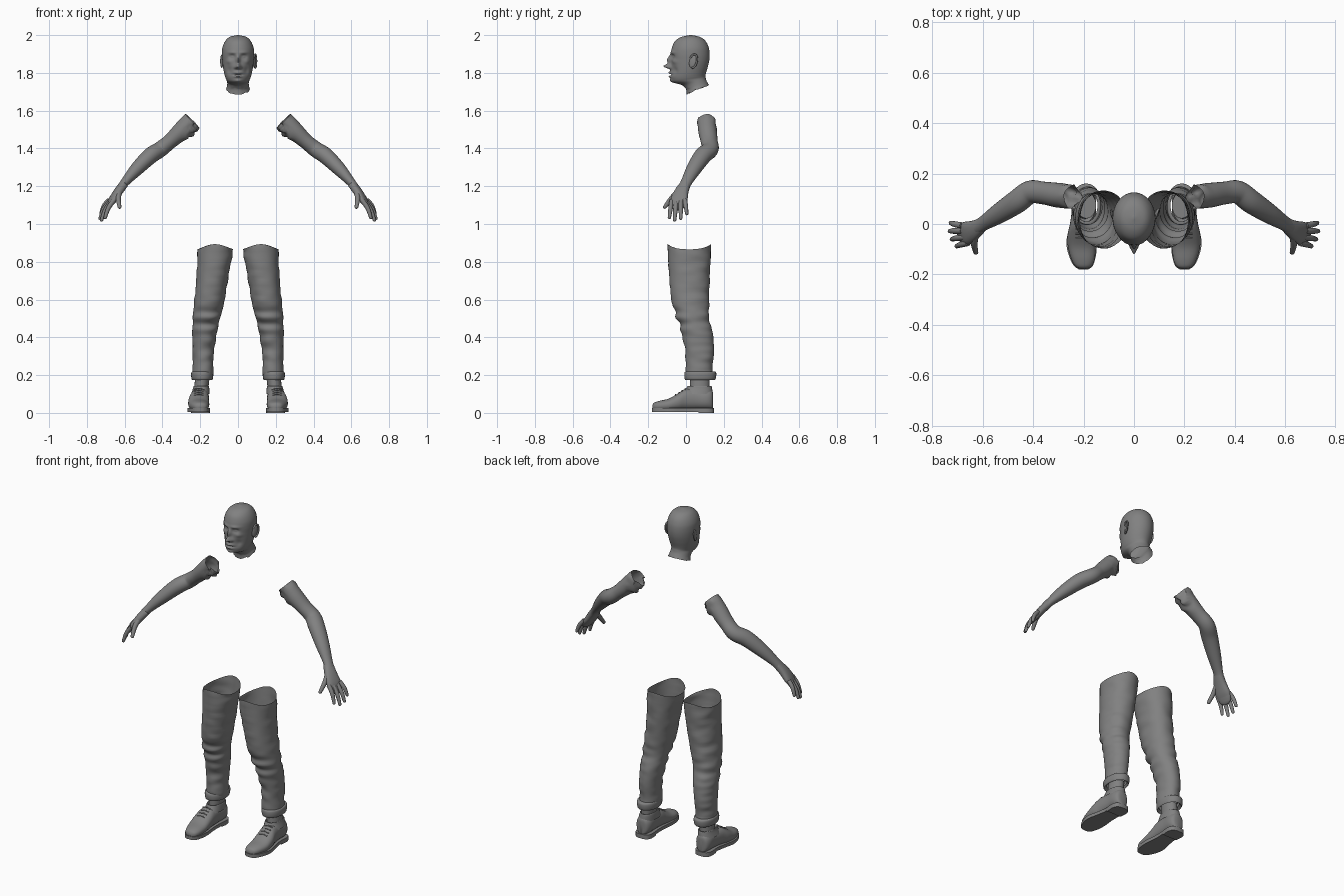
import bpy, bmesh, math
from mathutils import Vector, noise

cube = bpy.data.objects.get("Cube")
if cube:
    bpy.data.objects.remove(cube)

grey = bpy.data.materials.new("plain grey")
grey.use_nodes = True
colour = (0.22, 0.22, 0.22, 1)
grey.diffuse_color = colour
grey.node_tree.nodes["Principled BSDF"].inputs["Base Color"].default_value = colour


def finish(name, bm, side=1, angle=50):
    """Mirror if needed, then turn a bmesh into a smooth grey object."""
    for v in bm.verts:
        v.co.x *= side
    bmesh.ops.recalc_face_normals(bm, faces=bm.faces)
    mesh = bpy.data.meshes.new(name)
    bm.to_mesh(mesh)
    bm.free()
    mesh.materials.append(grey)
    obj = bpy.data.objects.new(name, mesh)
    bpy.context.collection.objects.link(obj)
    bpy.ops.object.select_all(action="DESELECT")
    obj.select_set(True)
    bpy.context.view_layer.objects.active = obj
    bpy.ops.object.shade_smooth_by_angle(angle=math.radians(angle))
    return obj


def refine(rows, steps):
    """Catmull-Rom interpolation of rows of numbers."""
    out = []
    for i in range(len(rows) - 1):
        a, b, c, d = (rows[max(0, min(len(rows) - 1, i + k))] for k in (-1, 0, 1, 2))
        for s in range(steps):
            t = s / steps
            out.append([q + t / 2 * (r - p + t * (2 * p - 5 * q + 4 * r - w + t * (3 * (q - r) + w - p)))
                        for p, q, r, w in zip(a, b, c, d)])
    return out + [list(rows[-1])]


def loft(name, rings, side=1, sides=24, power=2, caps=(True, True), warp=None, angle=50):
    """Skin rings given as (centre, u axis, v axis)."""
    bm = bmesh.new()
    loops = []
    for centre, u, v in rings:
        loop = []
        for k in range(sides):
            a = math.tau * k / sides
            c, s = math.cos(a), math.sin(a)
            c = math.copysign(abs(c) ** (2 / power), c)
            s = math.copysign(abs(s) ** (2 / power), s)
            p = Vector(centre) + Vector(u) * c + Vector(v) * s
            loop.append(bm.verts.new(warp(p) if warp else p))
        loops.append(loop)
    for a, b in zip(loops, loops[1:]):
        for k in range(sides):
            j = (k + 1) % sides
            bm.faces.new((a[k], a[j], b[j], b[k]))
    for cap, loop in zip(caps, (loops[0], loops[-1])):
        if cap:
            bm.faces.new(loop)
    return finish(name, bm, side, angle)


def tube(name, points, across=(0, 1, 0), steps=4, round_end=False, **options):
    """Tube through (x, y, z, radius across, radius thick)."""
    rows = refine(points, steps)
    if round_end:
        tip, before = rows[-1], rows[-2]
        way = (Vector(tip[:3]) - Vector(before[:3])).normalized()
        for t in (0.5, 0.8, 0.97):
            f = math.sqrt(1 - t * t)
            rows.append([*(Vector(tip[:3]) + way * t * tip[3]), tip[3] * f, tip[4] * f])
    rings = []
    for i, row in enumerate(rows):
        way = Vector(rows[min(i + 1, len(rows) - 1)][:3]) - Vector(rows[max(i - 1, 0)][:3])
        way.normalize()
        u = Vector(across)
        u = (u - way * u.dot(way)).normalized()
        rings.append((row[:3], u * row[3], way.cross(u) * row[4]))
    return loft(name, rings, **options)


# Head: front y, front z, back y, back z, half width
profile = [
    (0.02, 2.0, 0.03, 2.0, 0.004), (-0.025, 1.99, 0.075, 1.99, 0.045),
    (-0.058, 1.968, 0.104, 1.968, 0.068), (-0.074, 1.935, 0.12, 1.935, 0.082),
    (-0.08, 1.9, 0.125, 1.9, 0.085), (-0.079, 1.865, 0.123, 1.865, 0.083),
    (-0.08, 1.83, 0.115, 1.83, 0.079), (-0.082, 1.795, 0.106, 1.80, 0.073),
    (-0.08, 1.768, 0.103, 1.785, 0.067), (-0.068, 1.75, 0.104, 1.775, 0.061),
    (-0.02, 1.735, 0.107, 1.762, 0.057), (0.0, 1.71, 0.113, 1.75, 0.058),
    (0.004, 1.688, 0.122, 1.735, 0.063)]

# Face relief: x, z, spread x, spread z, push forward
relief = {
    "bridge": (0, 1.868, 0.009, 0.022, 0.022), "nose tip": (0, 1.835, 0.012, 0.012, 0.038),
    "nostril": (0.014, 1.829, 0.008, 0.008, 0.012), "socket": (0.031, 1.886, 0.015, 0.011, -0.014),
    "eyeball": (0.031, 1.885, 0.009, 0.006, 0.008), "brow": (0.03, 1.908, 0.024, 0.008, 0.006),
    "cheekbone": (0.05, 1.86, 0.014, 0.012, 0.006), "hollow": (0.045, 1.812, 0.014, 0.02, -0.009),
    "upper lip": (0, 1.801, 0.02, 0.007, 0.012), "mouth": (0, 1.79, 0.022, 0.004, -0.01),
    "lower lip": (0, 1.781, 0.017, 0.006, 0.011), "chin": (0, 1.757, 0.018, 0.011, 0.008)}


def face_warp(p):
    weight = max(0, min(1, (0.02 - p.y) / 0.05))
    push = sum(d * math.exp(-((abs(p.x) - x) / sx) ** 2 - ((p.z - z) / sz) ** 2)
               for x, z, sx, sz, d in relief.values())
    ragged = 0.012 * noise.noise(p * 40) * max(0, min(1, (1.74 - p.z) / 0.04))
    return p + Vector((0, -push * weight, ragged))


rings = [((0, (yf + yb) / 2, (zf + zb) / 2), (w, 0, 0), (0, (yb - yf) / 2, (zb - zf) / 2))
         for yf, zf, yb, zb, w in refine(profile, 8)]
loft("head", rings, sides=96, caps=(True, False), warp=face_warp, angle=80)


def arm_warp(p):
    return p + Vector((0.5, 0.2, 0.6)) * noise.noise(p * 30) * 0.05 * max(0, min(1, (0.3 - p.x) / 0.06))


def trouser_warp(p):
    fold = noise.noise(Vector((p.x * 9, p.y * 9, p.z * 26))) * 0.006
    knee = 0.008 * math.sin(p.z * 90) * math.exp(-((p.z - 0.49) / 0.07) ** 2)
    rim = max(0, min(1, (p.z - 0.82) / 0.06)) * 0.02 * math.cos((p.x - 0.12) * 22)
    return p + Vector((fold, fold - knee * (p.y < 0.05), rim))


# Trouser leg: z, x inner, x outer, y front, y back
trouser = [(0.875, 0.025, 0.215, -0.097, 0.13), (0.75, 0.045, 0.218, -0.092, 0.128),
           (0.6, 0.072, 0.23, -0.078, 0.122), (0.5, 0.095, 0.24, -0.045, 0.12),
           (0.42, 0.112, 0.24, -0.022, 0.142), (0.32, 0.128, 0.24, -0.004, 0.148),
           (0.25, 0.132, 0.238, 0, 0.14), (0.19, 0.135, 0.24, 0, 0.145)]
cuff = [(0.19, 0.145, 0.23, 0.01, 0.14), (0.175, 0.136, 0.243, -0.004, 0.154),
        (0.195, 0.131, 0.248, -0.009, 0.16), (0.217, 0.133, 0.246, -0.006, 0.158),
        (0.22, 0.145, 0.232, 0.01, 0.14)]
ankle = [(0.19, 0.15, 0.227, 0.022, 0.125), (0.12, 0.158, 0.232, 0.02, 0.125)]
collar = [(0.10, 0.15, 0.248, -0.02, 0.142), (0.13, 0.152, 0.238, 0.002, 0.138),
          (0.142, 0.155, 0.235, 0.008, 0.134), (0.13, 0.165, 0.225, 0.02, 0.122)]


def upright(rows, steps):
    return [(((a + b) / 2, (f + k) / 2, z), ((b - a) / 2, 0, 0), (0, (k - f) / 2, 0))
            for z, a, b, f, k in refine(rows, steps)]


# Shoe upper: y, centre x, half width, bottom z, top z
upper = [(-0.178, 0.2, 0.012, 0.02, 0.04), (-0.168, 0.2, 0.032, 0.014, 0.054),
         (-0.14, 0.202, 0.046, 0.01, 0.064), (-0.09, 0.207, 0.055, 0.01, 0.076),
         (-0.04, 0.208, 0.055, 0.012, 0.105), (0.0, 0.204, 0.05, 0.015, 0.128),
         (0.06, 0.2, 0.046, 0.018, 0.128), (0.11, 0.199, 0.046, 0.018, 0.126),
         (0.137, 0.199, 0.034, 0.018, 0.118), (0.144, 0.199, 0.012, 0.022, 0.1)]
# Sole outline half widths along y
sole = [(-0.181, 0.2, 0.016), (-0.165, 0.201, 0.038), (-0.12, 0.205, 0.055), (-0.07, 0.208, 0.06),
        (-0.01, 0.205, 0.051), (0.05, 0.2, 0.046), (0.11, 0.199, 0.05), (0.14, 0.199, 0.038),
        (0.149, 0.199, 0.014)]


def slab(name, side, start, low, high):
    """Flat plate cut from the sole outline, with vertical walls."""
    rows = [r for r in refine(sole, 4) if r[0] >= start]
    outline = [(x - w, y) for y, x, w in rows] + [(x + w, y) for y, x, w in reversed(rows)]
    bm = bmesh.new()
    base = bm.faces.new([bm.verts.new((x, y, low)) for x, y in outline])
    top = bmesh.ops.extrude_face_region(bm, geom=[base])["geom"]
    for v in top:
        if isinstance(v, bmesh.types.BMVert):
            v.co.z = high
    finish(name, bm, side, 35)


arm = [(0.243, 0.108, 1.548, 0.048, 0.052), (0.30, 0.114, 1.492, 0.049, 0.048),
       (0.36, 0.123, 1.437, 0.045, 0.04), (0.412, 0.126, 1.395, 0.046, 0.042),
       (0.465, 0.088, 1.36, 0.047, 0.043), (0.535, 0.042, 1.292, 0.04, 0.036),
       (0.595, 0.004, 1.225, 0.03, 0.024), (0.62, -0.012, 1.192, 0.03, 0.022)]
palm = [(0.605, -0.004, 1.21, 0.028, 0.022), (0.635, -0.024, 1.17, 0.038, 0.022),
        (0.662, -0.036, 1.13, 0.046, 0.019), (0.676, -0.04, 1.108, 0.043, 0.014)]
# Fingers: knuckle, then tip
fingers = {"index": ((0.658, -0.075, 1.125), (0.703, -0.088, 1.034)),
           "middle": ((0.671, -0.052, 1.118), (0.722, -0.06, 1.021)),
           "ring": ((0.68, -0.027, 1.118), (0.73, -0.028, 1.03)),
           "little": ((0.682, -0.006, 1.128), (0.726, 0.004, 1.055)),
           "thumb": ((0.628, -0.045, 1.17), (0.627, -0.112, 1.09))}

for label, side in (("left", 1), ("right", -1)):
    # Ear: flat shell with a raised rim
    bm = bmesh.new()
    bmesh.ops.create_uvsphere(bm, u_segments=20, v_segments=12, radius=1)
    for v in bm.verts:
        v.co = Vector((0.086 + v.co.x * 0.007 + v.co.y * 0.005, 0.037 + v.co.y * 0.02 + v.co.z * 0.006,
                       1.862 + v.co.z * 0.036))
    finish(label + "_ear", bm, side)
    rim = []
    for k in range(9):
        a = math.radians(150 - 30 * k)
        rim.append((0.091 + 0.006 * math.cos(a), 0.038 + 0.02 * math.cos(a) + 0.006 * math.sin(a),
                    1.862 + 0.036 * math.sin(a), 0.005, 0.005))
    tube(label + "_ear_rim", rim, across=(1, 0, 0), sides=8)

    # Arm and hand
    tube(label + "_arm", arm, side=side, steps=6, sides=28, caps=(False, True), warp=arm_warp, angle=80)
    tube(label + "_palm", palm, across=(0.25, 1, 0), side=side, sides=20, power=2.4, round_end=True, angle=80)
    for finger, (root, tip) in fingers.items():
        a, b = Vector(root), Vector(tip)
        bend = a.lerp(b, 0.5) + Vector((0.006, 0, 0.004))
        r = 0.014 if finger == "thumb" else 0.0125
        tube(f"{label}_{finger}", [(*a, r, r), (*bend, r * 0.95, r * 0.95), (*b, r * 0.7, r * 0.7)],
             side=side, sides=12, round_end=True, angle=80)

    # Trouser leg, turned-up cuff, sock and shoe
    loft(label + "_trouser", upright(trouser, 10), side, 40, 2.15, (False, False), trouser_warp, 80)
    loft(label + "_cuff", upright(cuff, 3), side, 32, 2.15, (False, False), None, 80)
    loft(label + "_sock", upright(ankle, 2), side)
    loft(label + "_shoe_collar", upright(collar, 3), side, 28, 2.2, (False, False), None, 80)
    loft(label + "_shoe", [((x, y, (lo + hi) / 2), (w, 0, 0), (0, 0, (hi - lo) / 2))
                           for y, x, w, lo, hi in refine(upper, 4)], side, 28, 2.3, angle=80)
    slab(label + "_sole", side, -1, 0.012, 0.026)
    slab(label + "_front_sole", side, -1, 0.006, 0.013)
    slab(label + "_heel", side, 0.06, 0, 0.02)
    for k in range(4):
        y, z = -0.055 + 0.017 * k, 0.098 + 0.0105 * k
        tube(f"{label}_lace_{k}", [(0.207 + x, y, z - 9 * x * x, 0.003, 0.003) for x in (-0.025, 0, 0.025)],
             side=side, sides=8)
